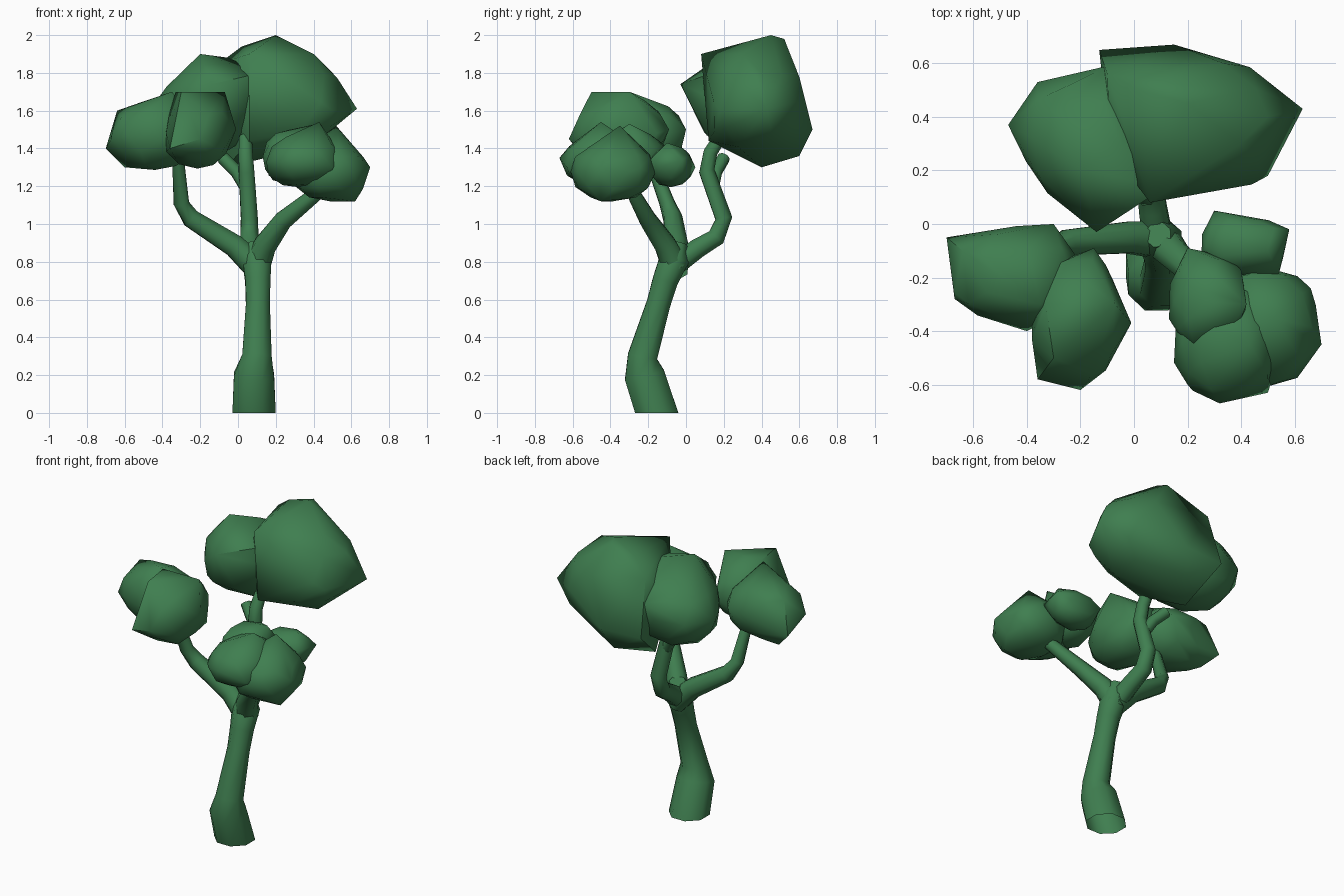
import bpy, bmesh, random
from mathutils import Vector, Matrix
from math import tau, copysign

random.seed(4)
cube = bpy.data.objects.get("Cube")
if cube:
    bpy.data.objects.remove(cube, do_unlink=True)

green = bpy.data.materials.new("tree green")
green.use_nodes = True
green.diffuse_color = (0.05, 0.21, 0.08, 1)
green.node_tree.nodes["Principled BSDF"].inputs["Base Color"].default_value = green.diffuse_color


def finish(name, bm, angle):
    """Turn a bmesh into a smooth shaded object that keeps its sharp edges."""
    bmesh.ops.recalc_face_normals(bm, faces=bm.faces)
    mesh = bpy.data.meshes.new(name)
    bm.to_mesh(mesh)
    bm.free()
    mesh.materials.append(green)
    obj = bpy.data.objects.new(name, mesh)
    bpy.context.collection.objects.link(obj)
    bpy.ops.object.select_all(action="DESELECT")
    obj.select_set(True)
    bpy.context.view_layer.objects.active = obj
    bpy.ops.object.shade_smooth_by_angle(angle=angle)


def limb(name, path, radii, flat_base=False, sides=8):
    """Tube along a path, open at its start, with one radius for each point."""
    bm = bmesh.new()
    points = [Vector(p) for p in path]
    last = len(points) - 1
    rings = []
    side = Vector((1, 0, 0))
    for i, point in enumerate(points):
        along = (points[min(i + 1, last)] - points[max(i - 1, 0)]).normalized()
        if flat_base and i == 0:
            along = Vector((0, 0, 1))
        side = (side - along * side.dot(along)).normalized()
        ring = []
        for k in range(sides):
            turn = Matrix.Rotation(tau * (k + 0.5) / sides, 3, along)
            ring.append(bm.verts.new(point + turn @ side * radii[i]))
        rings.append(ring)
    for lower, upper in zip(rings, rings[1:]):
        for k in range(sides):
            n = (k + 1) % sides
            bm.faces.new((lower[k], lower[n], upper[n], upper[k]))
    bm.faces.new(rings[-1])
    finish(name, bm, 1.0)


def branch(name, path, thick, thin):
    """Limb that narrows evenly from thick to thin."""
    steps = len(path) - 1
    limb(name, path, [thick + (thin - thick) * i / steps for i in range(len(path))])


def foliage(name, low, high, corners, boxy=0.88, rough=0.08):
    """Faceted leaf mass: hull of a jittered, slightly boxy ellipsoid plus key corners."""
    low, high = Vector(low), Vector(high)
    middle, half = (low + high) / 2, (high - low) / 2
    bm = bmesh.new()
    bmesh.ops.create_icosphere(bm, subdivisions=2, radius=1)
    bmesh.ops.delete(bm, geom=bm.edges[:], context="EDGES_FACES")
    for vert in bm.verts:
        swollen = Vector([copysign(abs(c) ** boxy, c) for c in vert.co])
        vert.co = middle + swollen * half * (1 - random.random() * rough)
    for corner in corners:
        bm.verts.new(corner)
    bmesh.ops.convex_hull(bm, input=bm.verts[:])
    loose = [vert for vert in bm.verts if not vert.link_faces]
    bmesh.ops.delete(bm, geom=loose, context="VERTS")
    bmesh.ops.dissolve_limit(bm, angle_limit=0.1, verts=bm.verts, edges=bm.edges)
    finish(name, bm, 0.85)


# Trunk with a flared foot
limb("trunk",
     [(.085, -.155, 0), (.085, -.22, .2), (.1, -.23, .3), (.105, -.145, .58),
      (.105, -.11, .7), (.1, -.06, .82), (.09, -.04, .9)],
     [.124, .115, .084, .068, .072, .084, .05], flat_base=True)

# Three main branches and one twig
branch("left_branch", [(.11, -.06, .76), (-.02, -.05, .885), (-.25, -.07, 1.03),
                       (-.3, -.1, 1.11), (-.32, -.2, 1.38)], .075, .03)
branch("right_branch", [(.1, -.06, .78), (.145, -.11, .89), (.24, -.2, 1.02),
                        (.42, -.28, 1.165), (.45, -.3, 1.22)], .075, .025)
branch("back_branch", [(.09, -.06, .78), (.07, .06, .87), (.06, .16, .93), (.06, .2, 1.03),
                       (.045, .11, 1.28), (.04, .13, 1.38), (.04, .18, 1.46)], .06, .036)
branch("back_twig", [(.05, .14, 1.18), (-.01, .16, 1.28), (-.08, .2, 1.35)], .035, .035)

# Tall pair of leaf masses at the back
foliage("back_crown", (-.12, .1, 1.37), (.57, .64, 1.92),
        [(.2, .45, 2), (.18, .52, 1.98), (.63, .43, 1.61), (.5, .18, 1.6), (.06, .08, 1.9),
         (.4, .3, 1.9), (.5, .4, 1.8), (.15, .67, 1.5), (-.13, .65, 1.5), (-.06, .4, 1.3),
         (.1, .6, 1.36), (.06, .12, 1.44), (-.1, .56, 1.85), (.02, .5, 1.94)])
foliage("back_side_crown", (-.43, .06, 1.36), (.1, .58, 1.84),
        [(-.47, .37, 1.6), (-.36, .53, 1.6), (-.14, -.03, 1.74), (-.2, .2, 1.9),
         (-.05, .3, 1.88), (.12, .14, 1.8), (.17, .18, 1.65), (-.1, .59, 1.7)])

# Left leaf masses
foliage("left_outer_crown", (-.68, -.38, 1.28), (-.2, 0, 1.66),
        [(-.7, -.05, 1.4), (-.64, -.1, 1.6), (-.6, -.1, 1.3), (-.3, 0, 1.5),
         (-.67, -.28, 1.45), (-.4, -.4, 1.45), (-.35, -.3, 1.7)])
foliage("left_front_crown", (-.4, -.6, 1.28), (-.03, -.1, 1.68),
        [(-.36, -.58, 1.4), (-.2, -.62, 1.45), (-.01, -.37, 1.5), (-.33, -.3, 1.7),
         (-.07, -.3, 1.7), (-.3, -.5, 1.7), (-.15, -.09, 1.5)])

# Right leaf masses
foliage("right_front_crown", (.14, -.66, 1.18), (.56, -.22, 1.48),
        [(.32, -.67, 1.35), (.43, -.45, 1.54), (.5, -.63, 1.3), (.2, -.6, 1.34)])
foliage("right_outer_crown", (.28, -.62, 1.11), (.69, -.15, 1.44),
        [(.7, -.45, 1.3), (.66, -.24, 1.3), (.52, -.35, 1.52), (.62, -.45, 1.12)])
foliage("right_inner_crown", (.12, -.48, 1.21), (.42, -.1, 1.5),
        [(.2, -.09, 1.4), (.4, -.17, 1.4), (.42, -.3, 1.53)])
foliage("right_back_crown", (.24, -.2, 1.19), (.57, .04, 1.42),
        [(.58, -.02, 1.34), (.54, -.19, 1.34), (.3, .05, 1.3), (.5, -.1, 1.43)])
